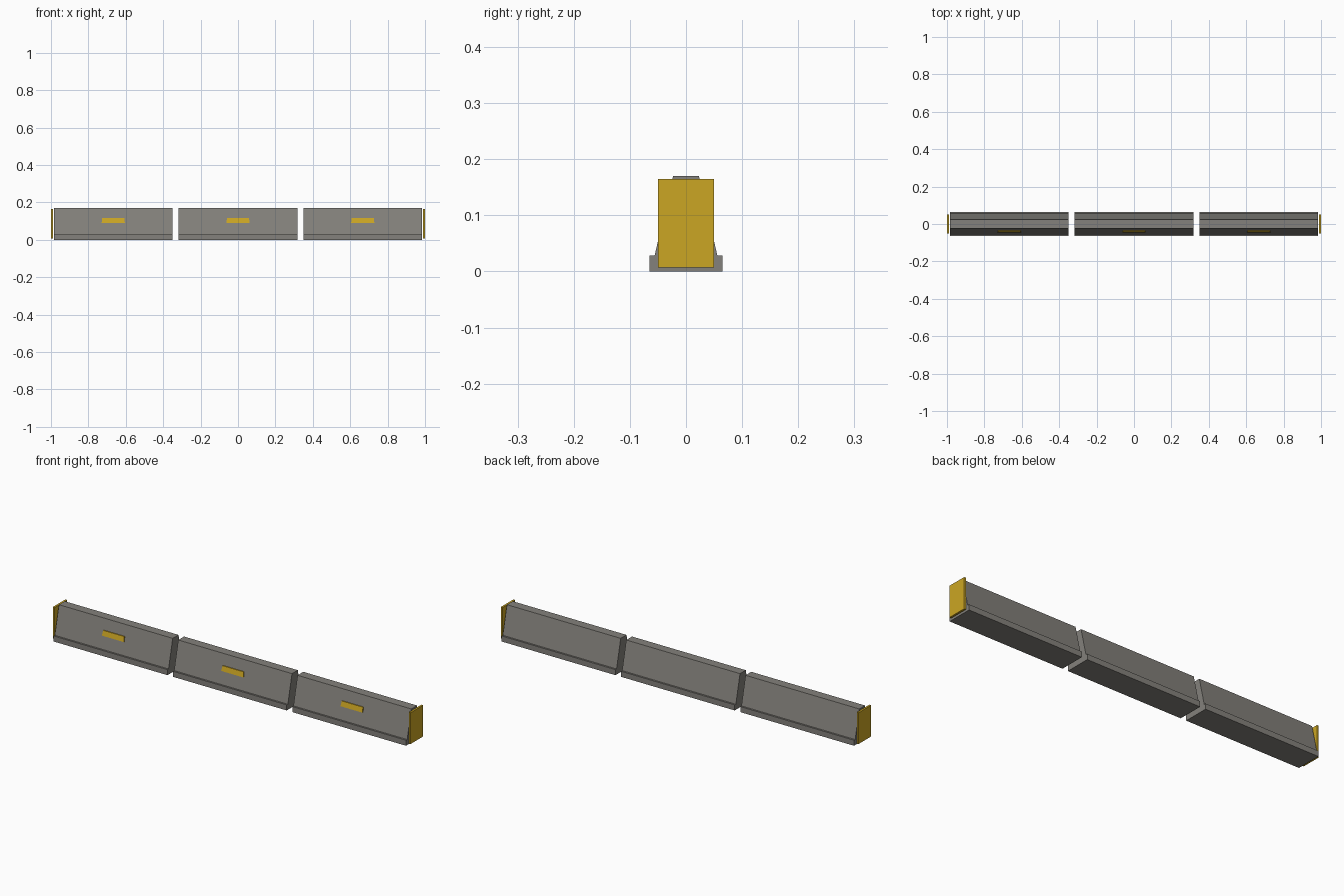
import bpy
import bmesh

if "Cube" in bpy.data.objects:
    bpy.data.objects.remove(bpy.data.objects["Cube"], do_unlink=True)


def material(name, rgb):
    mat = bpy.data.materials.new(name)
    mat.use_nodes = True
    mat.diffuse_color = (*rgb, 1)
    mat.node_tree.nodes["Principled BSDF"].inputs["Base Color"].default_value = (*rgb, 1)
    return mat


concrete = material("concrete grey", (0.23, 0.22, 0.20))
yellow = material("safety yellow", (0.60, 0.38, 0.017))


def loft(name, ring_a, ring_b, mat, location):
    """Solid between two matching closed outlines."""
    bm = bmesh.new()
    a = [bm.verts.new(p) for p in ring_a]
    b = [bm.verts.new(p) for p in ring_b]
    bm.faces.new(a)
    bm.faces.new(b)
    for i in range(len(a)):
        j = (i + 1) % len(a)
        bm.faces.new((a[i], a[j], b[j], b[i]))
    bmesh.ops.recalc_face_normals(bm, faces=bm.faces)
    mesh = bpy.data.meshes.new(name)
    bm.to_mesh(mesh)
    bm.free()
    mesh.materials.append(mat)
    obj = bpy.data.objects.new(name, mesh)
    obj.location = location
    bpy.context.collection.objects.link(obj)
    return obj


def extrude_x(name, profile, half, mat, location):
    return loft(name, [(-half, y, z) for y, z in profile],
                [(half, y, z) for y, z in profile], mat, location)


# Barrier cross-section: wide foot, narrow ledge, sloped wall
side = [(0.065, 0), (0.065, 0.028), (0.056, 0.028), (0.023, 0.17)]
section = side + [(-y, z) for y, z in reversed(side)]


def reflector_ring(half, y_low, y_high):
    low, high = 0.091, 0.116
    return [(-half, y_low, low), (half, y_low, low),
            (half * 0.95, y_high, high), (-half * 0.95, y_high, high)]


for label, x in (("right", -0.667), ("middle", 0), ("left", 0.667)):
    extrude_x(f"{label}_barrier_segment", section, 0.318, concrete, (x, 0, 0))
    # Reflector set into the front slope
    loft(f"{label}_reflector", reflector_ring(0.062, -0.046, -0.040),
         reflector_ring(0.062, -0.036, -0.030), yellow, (x, 0, 0))

# End plates
plate = [(-0.05, 0.007), (0.05, 0.007), (0.05, 0.165), (-0.05, 0.165)]
for label, x in (("right", -0.995), ("left", 0.995)):
    extrude_x(f"{label}_end_plate", plate, 0.005, yellow, (x, 0, 0))
